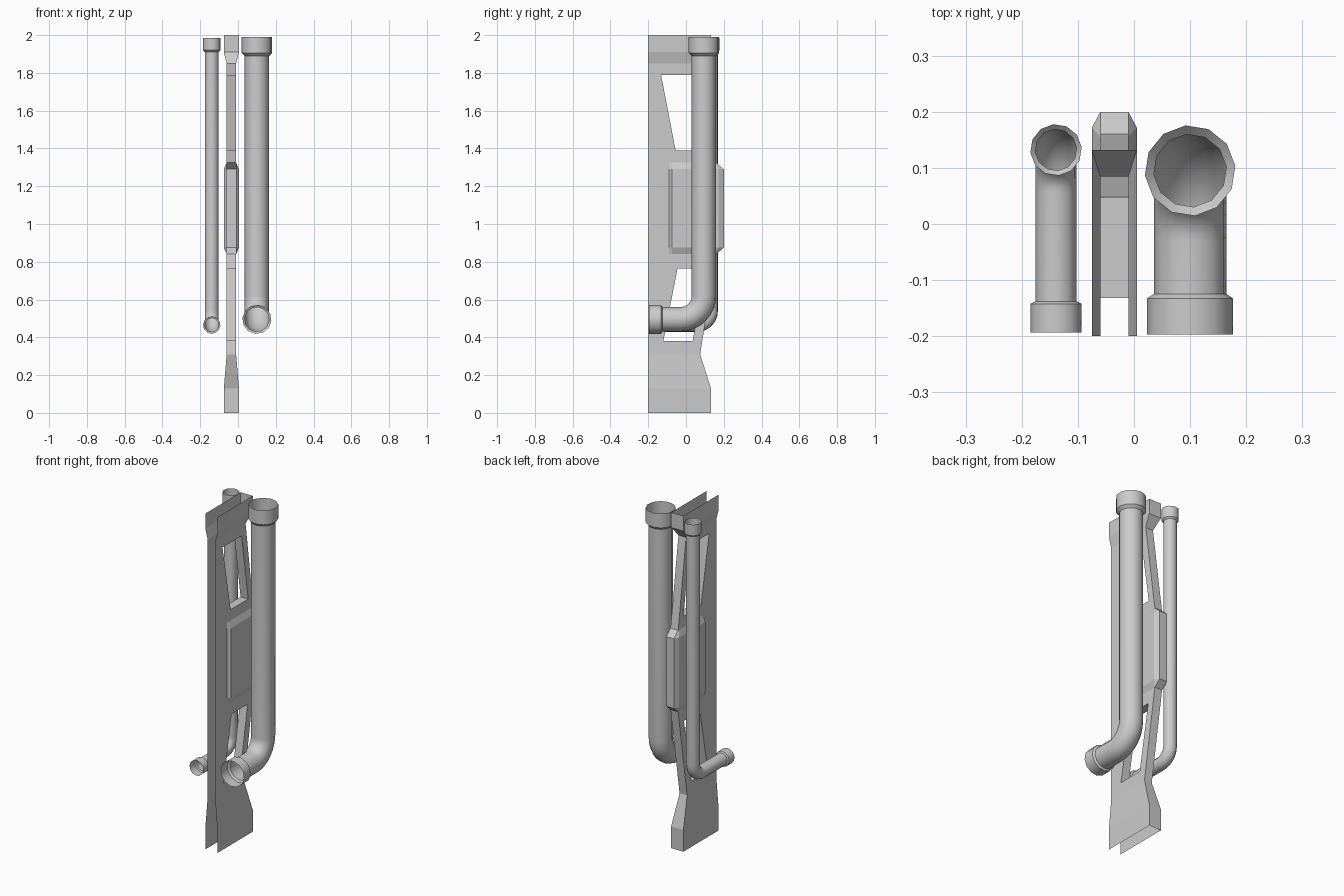
import bpy, bmesh, math
from mathutils import Vector

cube = bpy.data.objects.get("Cube")
if cube:
    bpy.data.objects.remove(cube, do_unlink=True)

grey = bpy.data.materials.new("light_grey")
grey.use_nodes = True
grey.diffuse_color = (0.6, 0.6, 0.6, 1)
grey.node_tree.nodes["Principled BSDF"].inputs["Base Color"].default_value = (0.6, 0.6, 0.6, 1)


def finish(name, bm, smooth=False):
    """Turn a bmesh into a named, coloured object."""
    bmesh.ops.remove_doubles(bm, verts=bm.verts[:], dist=0.0005)
    bmesh.ops.recalc_face_normals(bm, faces=bm.faces[:])
    mesh = bpy.data.meshes.new(name)
    bm.to_mesh(mesh)
    bm.free()
    mesh.materials.append(grey)
    obj = bpy.data.objects.new(name, mesh)
    bpy.context.collection.objects.link(obj)
    if smooth:
        bpy.ops.object.select_all(action='DESELECT')
        obj.select_set(True)
        bpy.context.view_layer.objects.active = obj
        bpy.ops.object.shade_smooth_by_angle(angle=math.radians(40))
    return obj


def face(bm, points):
    bm.faces.new([bm.verts.new(p) for p in points])


CENTRE_X = -0.035
FRONT_Y = -0.2


def at(side, w, y, z):
    return Vector((CENTRE_X + side * w, y, z))


def across(bm, a, b):
    """Span the channel between two (w, y, z) points."""
    face(bm, [at(-1, *a), at(1, *a), at(1, *b), at(-1, *b)])


# Support frame: open channel, rows of (z, half width, inner front, inner back, back edge)
rows = [
    (0.0, 0.04, -0.12, 0.035, 0.132),
    (0.13, 0.04, -0.12, 0.035, 0.132),
    (0.31, 0.025, -0.12, 0.035, 0.075),
    (0.38, 0.025, -0.12, 0.035, 0.086),
    (0.765, 0.025, -0.045, 0.105, 0.148),
    (0.84, 0.025, -0.09, 0.105, 0.16),
    (1.325, 0.025, -0.09, 0.11, 0.16),
    (1.39, 0.025, -0.055, 0.11, 0.15),
    (1.79, 0.025, -0.132, 0.048, 0.094),
    (1.85, 0.025, -0.132, 0.048, 0.085),
    (1.91, 0.04, -0.132, 0.048, 0.132),
    (2.0, 0.04, -0.132, 0.048, 0.132),
]
WINDOWS, PAD = (3, 7), 5
bm = bmesh.new()
for i, (low, high) in enumerate(zip(rows, rows[1:])):
    lo = [(low[1], y, low[0]) for y in (FRONT_Y, *low[2:])]
    hi = [(high[1], y, high[0]) for y in (FRONT_Y, *high[2:])]
    columns = [0] if i == PAD else [0, 2] if i in WINDOWS else [0, 1, 2]
    for side in (-1, 1):
        for c in columns:
            face(bm, [at(side, *p) for p in (lo[c], lo[c + 1], hi[c + 1], hi[c])])
    if i != PAD:
        across(bm, lo[3], hi[3])
    if i in WINDOWS:
        # Window linings
        loop = [lo[1], lo[2], hi[2], hi[1]]
        for k in range(4):
            across(bm, loop[k], loop[(k + 1) % 4])
finish("support_frame", bm)

# Raised centre block wrapping the sides and back of the frame
flat = [(0.025, -0.09), (0.025, -0.075), (0.025, 0.155), (0.025, 0.16)]
raised = [(0.025, -0.09), (0.04, -0.075), (0.04, 0.172), (0.025, 0.2)]
levels = [(0.84, flat), (0.875, raised), (1.29, raised), (1.325, flat)]
bm = bmesh.new()
for (z0, s0), (z1, s1) in zip(levels, levels[1:]):
    for side in (-1, 1):
        for k in range(3):
            face(bm, [at(side, *s0[k], z0), at(side, *s0[k + 1], z0),
                      at(side, *s1[k + 1], z1), at(side, *s1[k], z1)])
    across(bm, (*s0[3], z0), (*s1[3], z1))
finish("centre_block", bm)


def pipe(name, x, y, z, radius, top_cap, end_cap, bend, top, collar, end, sides=12):
    """Open pipe with a bend at the bottom and a flared collar at each end."""
    taper = top_cap - radius
    # Stations: y, z, tilt (0 = upright), radius
    path = [(y, top, 0, top_cap), (y, top - collar, 0, top_cap),
            (y, top - collar - taper, 0, radius)]
    steps = 8
    for k in range(steps + 1):
        a = math.pi / 2 * k / steps
        path.append((y - bend + bend * math.cos(a), z + bend - bend * math.sin(a), a, radius))
    path += [(end + collar * 0.85, z, math.pi / 2, radius),
             (end + collar * 0.85 - taper / 2, z, math.pi / 2, end_cap),
             (end, z, math.pi / 2, end_cap)]
    bm = bmesh.new()
    rings = []
    for py, pz, tilt, r in path:
        ring = []
        for k in range(sides):
            t = 2 * math.pi * (k + 0.2) / sides
            u = r * math.sin(t)
            ring.append(bm.verts.new((x + r * math.cos(t),
                                      py + u * math.cos(tilt),
                                      pz - u * math.sin(tilt))))
        rings.append(ring)
    for a, b in zip(rings, rings[1:]):
        for k in range(sides):
            n = (k + 1) % sides
            bm.faces.new((a[k], a[n], b[n], b[k]))
    finish(name, bm, smooth=True)


pipe("large_pipe", 0.1, 0.095, 0.495, 0.065, 0.081, 0.077, 0.125, 1.99, 0.085, -0.197)
pipe("small_pipe", -0.139, 0.132, 0.465, 0.037, 0.046, 0.046, 0.075, 1.985, 0.065, -0.193)
